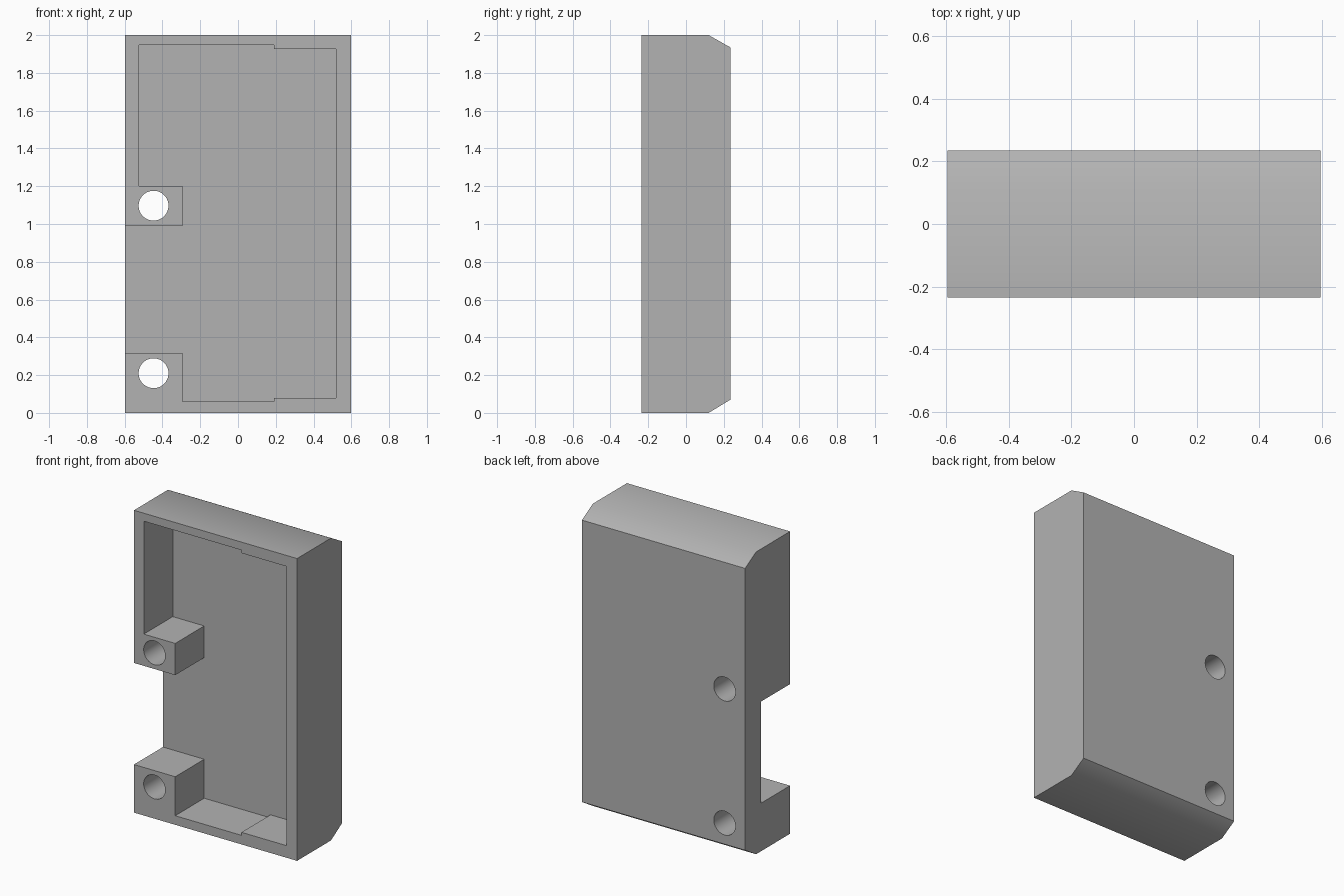
import bpy
import bmesh
import math

cube = bpy.data.objects.get("Cube")
if cube:
    bpy.data.objects.remove(cube, do_unlink=True)

BACK = 0.235           # half depth
FLOOR = 0.068          # inner face of the back panel

grey = bpy.data.materials.new("plain_grey")
grey.use_nodes = True
colour = (0.45, 0.45, 0.45, 1)
grey.diffuse_color = colour
grey.node_tree.nodes["Principled BSDF"].inputs["Base Color"].default_value = colour


def prism(name, points, offset):
    """Extrude a closed outline of 3D points along offset."""
    bm = bmesh.new()
    face = bm.faces.new([bm.verts.new(p) for p in points])
    grown = bmesh.ops.extrude_face_region(bm, geom=[face])["geom"]
    moved = [v for v in grown if isinstance(v, bmesh.types.BMVert)]
    bmesh.ops.translate(bm, verts=moved, vec=offset)
    bmesh.ops.recalc_face_normals(bm, faces=bm.faces)
    mesh = bpy.data.meshes.new(name)
    bm.to_mesh(mesh)
    bm.free()
    mesh.materials.append(grey)
    obj = bpy.data.objects.new(name, mesh)
    bpy.context.collection.objects.link(obj)
    return obj


def cut(target, cutter):
    """Subtract the cutter and remove it."""
    cutter.hide_render = True
    mod = target.modifiers.new("cut", "BOOLEAN")
    mod.operation = "DIFFERENCE"
    mod.solver = "EXACT"
    mod.object = cutter
    bpy.context.view_layer.objects.active = target
    bpy.ops.object.modifier_apply(modifier=mod.name)
    bpy.data.objects.remove(cutter, do_unlink=True)


# Housing: side profile with bevelled back edges, extruded across the width
profile = [(-BACK, 0), (0.12, 0), (BACK, 0.07), (BACK, 1.935), (0.12, 2), (-BACK, 2)]
housing = prism("housing", [(-0.597, y, z) for y, z in profile], (1.194, 0, 0))

# Stepped cavity, leaving two mounting blocks and a side opening between them
outline = [(-0.525, 1.947), (0.19, 1.947), (0.19, 1.927), (0.52, 1.927),
           (0.52, 0.08), (0.19, 0.08), (0.19, 0.06), (-0.295, 0.06),
           (-0.295, 0.318), (-0.7, 0.318), (-0.7, 0.99), (-0.295, 0.99),
           (-0.295, 1.2), (-0.525, 1.2)]
cut(housing, prism("cavity_cutter", [(x, -0.4, z) for x, z in outline],
                   (0, FLOOR + 0.4, 0)))

# Screw holes through the mounting blocks
SIDES = 48
for height in (0.21, 1.097):
    ring = [(-0.447 + 0.079 * math.cos(math.tau * i / SIDES), -0.4,
             height + 0.079 * math.sin(math.tau * i / SIDES)) for i in range(SIDES)]
    cut(housing, prism("hole_cutter", ring, (0, 0.8, 0)))

# Soft shading on the bevels and holes, sharp corners elsewhere
bpy.ops.object.select_all(action="DESELECT")
housing.select_set(True)
bpy.context.view_layer.objects.active = housing
bpy.ops.object.shade_smooth_by_angle(angle=math.radians(35))
